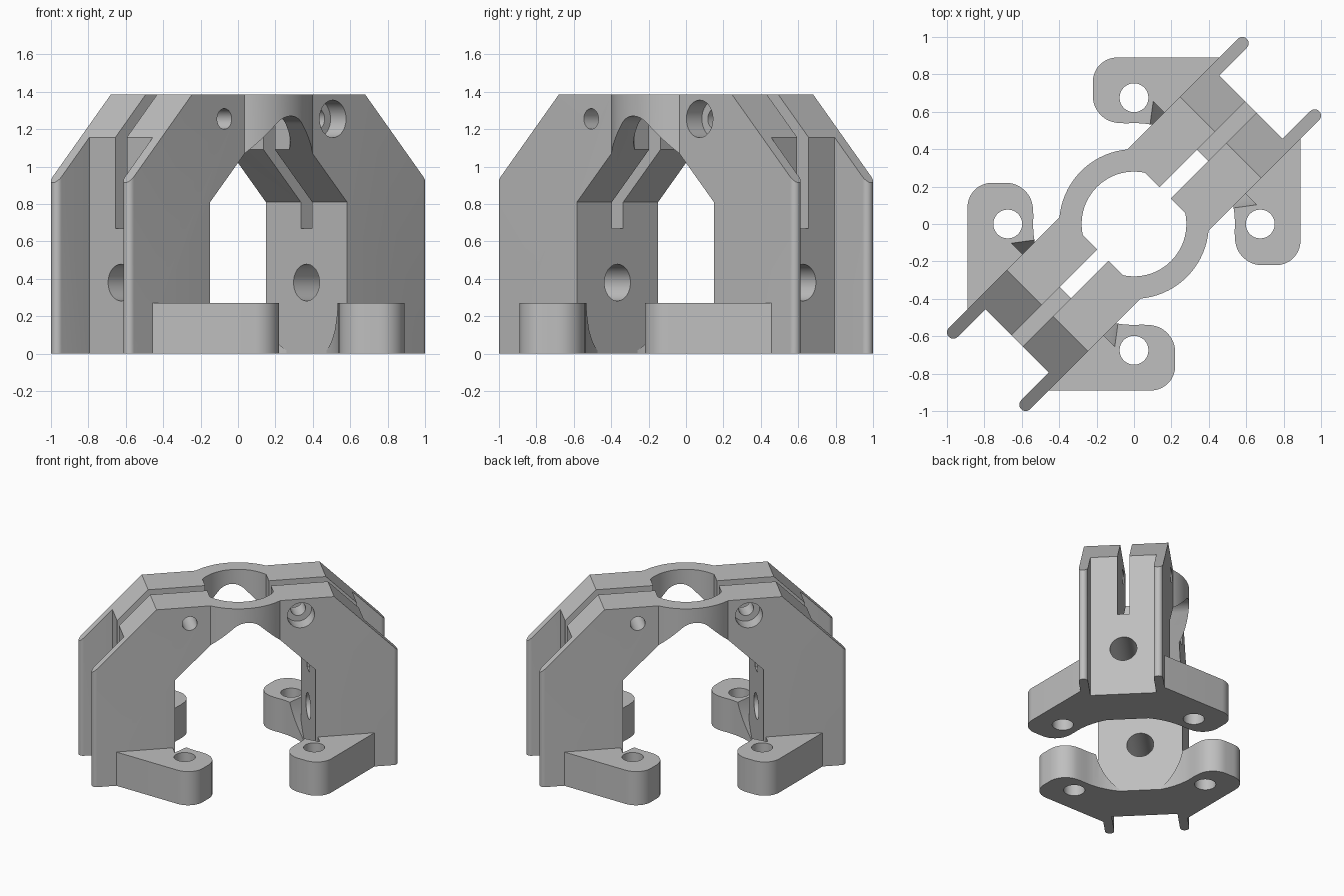
import bpy, bmesh, math
from mathutils import Matrix

if "Cube" in bpy.data.objects:
    bpy.data.objects.remove(bpy.data.objects["Cube"])

# Everything is modelled along local X (the long axis), then turned 45 degrees about z.
TURN = Matrix.Rotation(math.radians(45), 4, 'Z')

grey = bpy.data.materials.new("plain_grey")
grey.diffuse_color = (0.52, 0.52, 0.52, 1)
grey.use_nodes = True
grey.node_tree.nodes["Principled BSDF"].inputs["Base Color"].default_value = grey.diffuse_color


def arc(cx, cy, r, a0, a1, n):
    """Points on an arc, angles in degrees."""
    return [(cx + r * math.cos(math.radians(a0 + (a1 - a0) * i / n)),
             cy + r * math.sin(math.radians(a0 + (a1 - a0) * i / n))) for i in range(n + 1)]


def make(name, bm):
    bmesh.ops.recalc_face_normals(bm, faces=bm.faces)
    me = bpy.data.meshes.new(name)
    bm.to_mesh(me)
    bm.free()
    me.materials.append(grey)
    ob = bpy.data.objects.new(name, me)
    bpy.context.collection.objects.link(ob)
    return ob


def prism(name, pts, lo, hi, axis='z'):
    """Extrude an outline: (x, y) along z, or (x, z) along y."""
    bm = bmesh.new()
    vs = [bm.verts.new((a, b, lo) if axis == 'z' else (a, lo, b)) for a, b in pts]
    face = bm.faces.new(vs)
    top = bmesh.ops.extrude_face_region(bm, geom=[face])['geom']
    step = (0, 0, hi - lo) if axis == 'z' else (0, hi - lo, 0)
    bmesh.ops.translate(bm, vec=step, verts=[g for g in top if isinstance(g, bmesh.types.BMVert)])
    return make(name, bm)


def rod(p, length, axis, r1, r2=None):
    """Cylinder or cone centred at p along the given axis (r1 at the negative end)."""
    rot = {'x': Matrix.Rotation(math.pi / 2, 4, 'Y'),
           'y': Matrix.Rotation(-math.pi / 2, 4, 'X'),
           'z': Matrix.Identity(4)}[axis]
    bm = bmesh.new()
    bmesh.ops.create_cone(bm, cap_ends=True, segments=64, radius1=r1,
                          radius2=r1 if r2 is None else r2, depth=length,
                          matrix=Matrix.Translation(p) @ rot)
    return make("cutter", bm)


def cut(ob, cutters):
    for c in cutters:
        c.hide_render = True
        m = ob.modifiers.new("cut", 'BOOLEAN')
        m.operation, m.solver, m.object = 'DIFFERENCE', 'EXACT', c
        bpy.context.view_layer.objects.active = ob
        bpy.ops.object.modifier_apply(modifier=m.name)
        bpy.data.objects.remove(c)


def finish(ob):
    ob.data.transform(TURN)
    bpy.ops.object.select_all(action='DESELECT')
    ob.select_set(True)
    bpy.context.view_layer.objects.active = ob
    bpy.ops.object.shade_smooth_by_angle(angle=math.radians(25))


# Plan outline of the bridge: collar arc, straight side, rounded fin tip, end recess
H, W = 1.385, 0.307
q = arc(0, 0, 0.40, 90, math.degrees(math.asin(W / 0.40)), 16)
q += arc(1.093, 0.2735, 0.0335, 90, -90, 12) + [(0.884, 0.24)]
half = q + [(x, -y) for x, y in reversed(q)]
outline = half + [(-x, y) for x, y in reversed(half)][1:-1]
bridge = prism("clamp_bridge", outline, 0, H)

# Arch opening between the legs
arch = [(0.518, -0.1), (0.518, 0.81)] + arc(0, 1.135, 0.135, 45, 135, 20) \
    + [(-0.518, 0.81), (-0.518, -0.1)]
cutters = [prism("cutter", arch, -0.6, 0.6, 'y')]

# Round collar bore with two flat sides
a = math.degrees(math.acos(0.235 / 0.28))
bore = arc(0, 0, 0.28, a, 180 - a, 32) + arc(0, 0, 0.28, 180 + a, 360 - a, 32)
cutters.append(prism("cutter", bore, 0.8, 1.6))

for s in (1, -1):
    # Sloped shoulder, centre slot, leg hole
    cutters.append(prism("cutter", [(s * 0.555, 1.485), (s * 1.3, 1.485), (s * 1.3, 0.74)],
                         -0.6, 0.6, 'y'))
    cutters.append(prism("cutter", [(s * 0.15, 0.67), (s * 1.2, 0.67), (s * 1.2, 1.6), (s * 0.15, 1.6)],
                         -0.043, 0.043, 'y'))
    cutters.append(rod((s * 0.7, 0, 0.38), 0.6, 'x', 0.098))
    # Clamp bolt hole with a counterbore on opposite sides
    cutters.append(rod((s * 0.41, 0, 1.255), 1.0, 'y', 0.055))
    cutters.append(rod((s * 0.41, -s * 0.39, 1.255), 0.4, 'y', 0.1))
cut(bridge, cutters)
finish(bridge)

# Four mounting tabs, mirrored in both directions
tab = arc(-0.09, 0.76, 0.13, 90, 180, 12) + arc(-0.075, 0.685, 0.145, 180, 270, 12)
tab += [(0.07, 0.53), (0.375, 0.375), (0.6, 0.6), (0.40, 0.80), (0.465, 0.89)]
R = math.sqrt(0.5)
tab = [((x + y) * R, (y - x) * R) for x, y in tab]
for su, end in ((1, "right"), (-1, "left")):
    for sv, side in ((1, "back"), (-1, "front")):
        ob = prism("mounting_tab_%s_%s" % (end, side), [(su * x, sv * y) for x, y in tab], 0, 0.27)
        c = 0.675 * R
        near, far = (0.24, 0.405) if su > 0 else (0.405, 0.24)
        cut(ob, [rod((su * c, sv * c, 0.13), 1, 'z', 0.077),          # screw hole
                 rod((0, 0, 0.13), 1, 'z', 0.54),                     # round inner clearance
                 rod((su * 0.42, 0, 0.38), 0.23, 'x', near, far)])    # conical scoop by the leg
        finish(ob)
